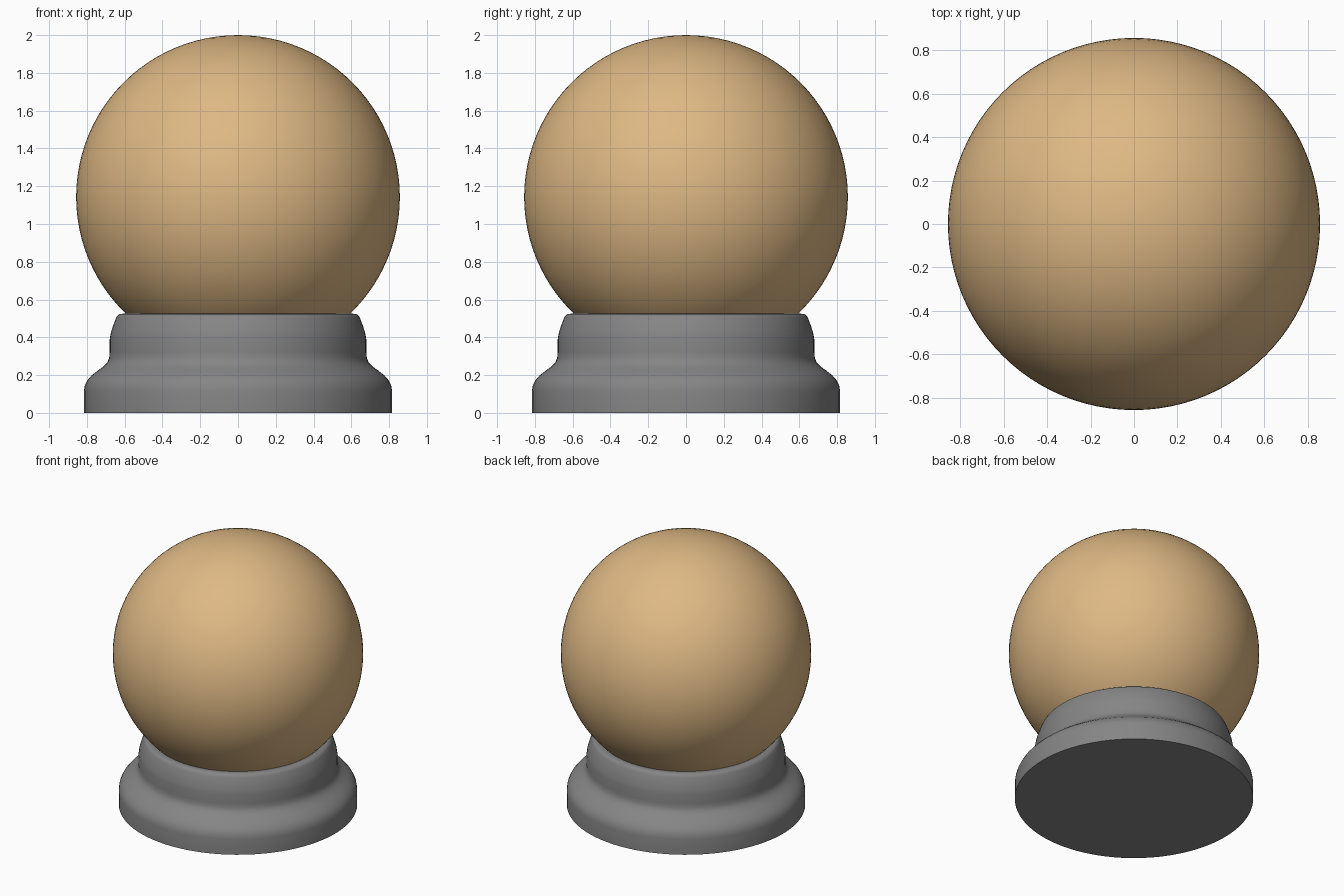
import bpy, bmesh, math

if "Cube" in bpy.data.objects:
    bpy.data.objects.remove(bpy.data.objects["Cube"])


def material(name, rgb):
    m = bpy.data.materials.new(name)
    m.diffuse_color = (*rgb, 1)
    m.use_nodes = True
    m.node_tree.nodes["Principled BSDF"].inputs["Base Color"].default_value = m.diffuse_color
    return m


def finish(obj, mat, angle):
    obj.data.materials.append(mat)
    bpy.ops.object.select_all(action='DESELECT')
    obj.select_set(True)
    bpy.context.view_layer.objects.active = obj
    bpy.ops.object.shade_smooth_by_angle(angle=math.radians(angle))


tan = material("warm tan", (0.73, 0.48, 0.23))
grey = material("mid grey", (0.235, 0.235, 0.235))

# Ball resting in the stand
R = 0.857
bpy.ops.mesh.primitive_uv_sphere_add(segments=96, ring_count=48, radius=R,
                                     location=(0, 0, 2 - R))
ball = bpy.context.object
ball.name = "globe"
finish(ball, tan, 40)

# Turned stand: (radius, height) profile spun around z
profile = [(0, 0), (0.816, 0), (0.816, 0.115), (0.811, 0.145), (0.798, 0.172),
           (0.777, 0.197), (0.745, 0.222), (0.712, 0.246), (0.692, 0.267),
           (0.682, 0.29), (0.68, 0.32), (0.68, 0.385), (0.674, 0.42),
           (0.662, 0.46), (0.646, 0.502), (0.638, 0.516), (0.625, 0.524),
           (0.61, 0.525), (0.58, 0.525)]
bm = bmesh.new()
verts = [bm.verts.new((r, 0, z)) for r, z in profile]
edges = [bm.edges.new(p) for p in zip(verts, verts[1:])]
bmesh.ops.spin(bm, geom=verts + edges, cent=(0, 0, 0), axis=(0, 0, 1),
               angle=2 * math.pi, steps=96)
bmesh.ops.remove_doubles(bm, verts=bm.verts, dist=1e-4)
bmesh.ops.recalc_face_normals(bm, faces=bm.faces)
# Spun surface is open at the top, so make sure the outside faces out
side = max(bm.faces, key=lambda f: f.calc_center_median().xy.length)
if side.normal.dot(side.calc_center_median()) < 0:
    bmesh.ops.reverse_faces(bm, faces=bm.faces)
mesh = bpy.data.meshes.new("stand")
bm.to_mesh(mesh)
bm.free()
stand = bpy.data.objects.new("stand", mesh)
bpy.context.collection.objects.link(stand)
finish(stand, grey, 40)
